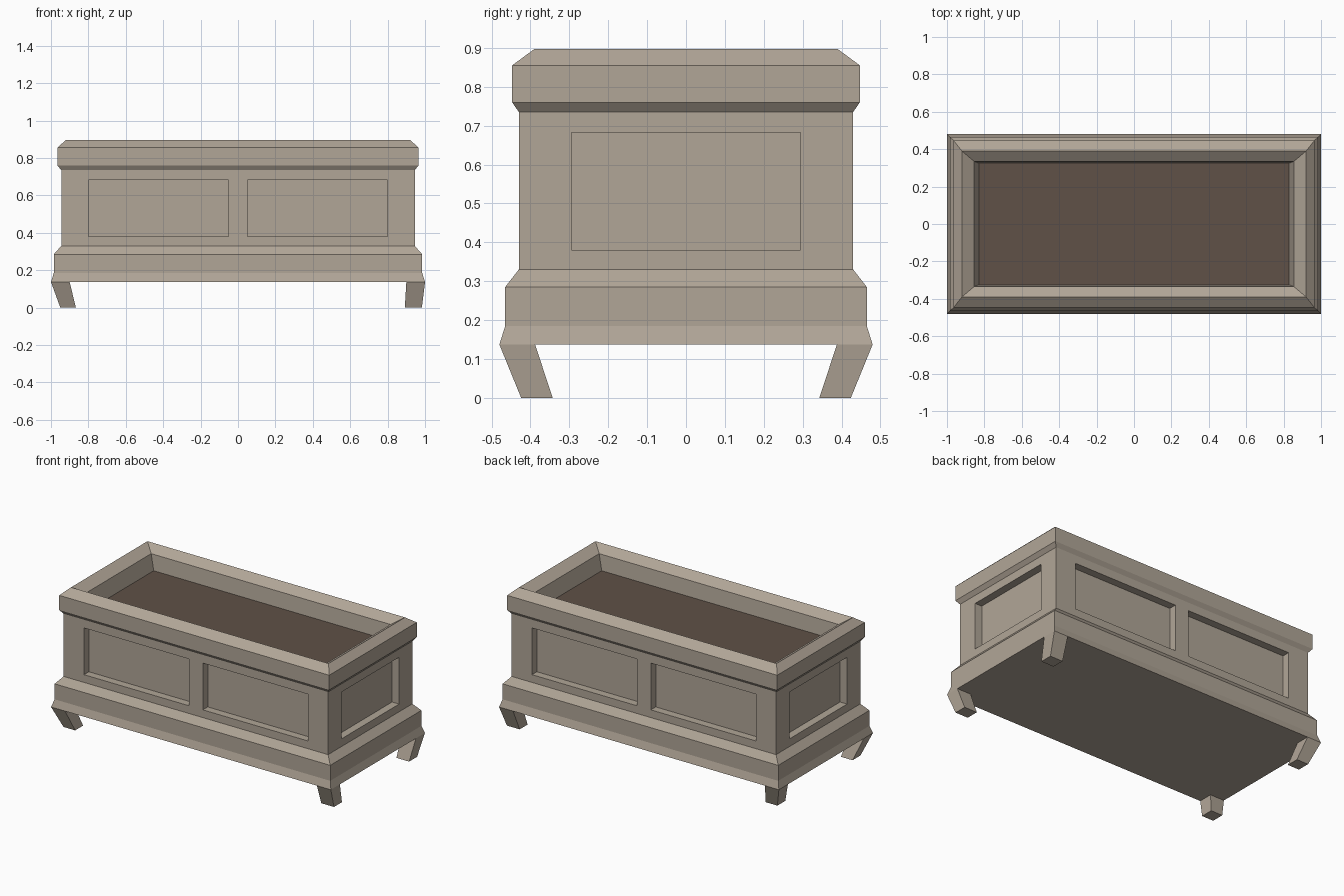
import bpy, bmesh

if "Cube" in bpy.data.objects:
    bpy.data.objects.remove(bpy.data.objects["Cube"], do_unlink=True)


def material(name, rgb):
    m = bpy.data.materials.new(name)
    m.use_nodes = True
    m.diffuse_color = (*rgb, 1)
    m.node_tree.nodes["Principled BSDF"].inputs["Base Color"].default_value = (*rgb, 1)
    return m


stone = material("warm_stone", (0.44, 0.38, 0.31))
earth = material("dark_earth", (0.115, 0.083, 0.063))


def add_object(name, bm, mat):
    bmesh.ops.recalc_face_normals(bm, faces=bm.faces[:])
    mesh = bpy.data.meshes.new(name)
    bm.to_mesh(mesh)
    bm.free()
    mesh.materials.append(mat)
    obj = bpy.data.objects.new(name, mesh)
    bpy.context.collection.objects.link(obj)
    return obj


def loft(rings):
    """Closed solid through four-cornered rings (x0, x1, y0, y1, z)."""
    bm = bmesh.new()
    loops = []
    for x0, x1, y0, y1, z in rings:
        corners = ((x0, y0), (x1, y0), (x1, y1), (x0, y1))
        loops.append([bm.verts.new((x, y, z)) for x, y in corners])
    for a, b in zip(loops, loops[1:]):
        for i in range(4):
            j = (i + 1) % 4
            bm.faces.new((a[i], a[j], b[j], b[i]))
    bm.faces.new(loops[0][::-1])
    bm.faces.new(loops[-1])
    return bm


# Planter body: moulded base, straight walls, bevelled rim and inner lip
SOIL_Z = 0.755
profile = [
    (1.0, 0.48, 0.137), (0.985, 0.465, 0.185), (0.985, 0.465, 0.285),
    (0.945, 0.43, 0.33), (0.945, 0.43, 0.735), (0.965, 0.447, 0.76),
    (0.965, 0.447, 0.855), (0.92, 0.39, 0.897), (0.855, 0.335, 0.855),
    (0.83, 0.325, SOIL_Z),
]
body = add_object("planter_body",
                  loft([(-x, x, -y, y, z) for x, y, z in profile]), stone)

# Recessed panels: two on each long wall, one on each end
DEPTH, LOW, HIGH = 0.05, 0.38, 0.682
boxes = []
for s in (-1, 1):
    wall_y = sorted((s * (0.43 - DEPTH), s * 0.6))
    for t in (-1, 1):
        boxes.append((*sorted((t * 0.05, t * 0.80)), *wall_y))
    boxes.append((*sorted((s * (0.945 - DEPTH), s * 1.2)), -0.295, 0.295))

for box in boxes:
    cutter = add_object("panel_cutter", loft([(*box, LOW), (*box, HIGH)]), stone)
    cutter.hide_render = True
    mod = body.modifiers.new("panel", "BOOLEAN")
    mod.operation = "DIFFERENCE"
    mod.solver = "EXACT"
    mod.object = cutter
    bpy.context.view_layer.objects.active = body
    bpy.ops.object.modifier_apply(modifier=mod.name)
    bpy.data.objects.remove(cutter, do_unlink=True)

# Open the body where the soil sits
bm = bmesh.new()
bm.from_mesh(body.data)
cap = [f for f in bm.faces if all(abs(v.co.z - SOIL_Z) < 0.001 for v in f.verts)]
bmesh.ops.delete(bm, geom=cap, context="FACES_ONLY")
bm.to_mesh(body.data)
bm.free()

# Soil surface
bm = bmesh.new()
bm.faces.new([bm.verts.new((sx * 0.83, sy * 0.325, SOIL_Z))
              for sx, sy in ((-1, -1), (1, -1), (1, 1), (-1, 1))])
soil = add_object("soil", bm, earth)

# Splayed legs: (outer, inner) x at the top and at the foot
LEG_X = {"right": (-1.0, -0.9, -0.95, -0.867), "left": (0.9, 1.0, 0.892, 0.983)}
for side, (tx0, tx1, fx0, fx1) in LEG_X.items():
    for end, s in (("front", -1), ("back", 1)):
        foot_y = sorted((s * 0.343, s * 0.424))
        top_y = sorted((s * 0.388, s * 0.48))
        add_object(f"{end}_{side}_leg",
                   loft([(fx0, fx1, *foot_y, 0), (tx0, tx1, *top_y, 0.137)]), stone)
